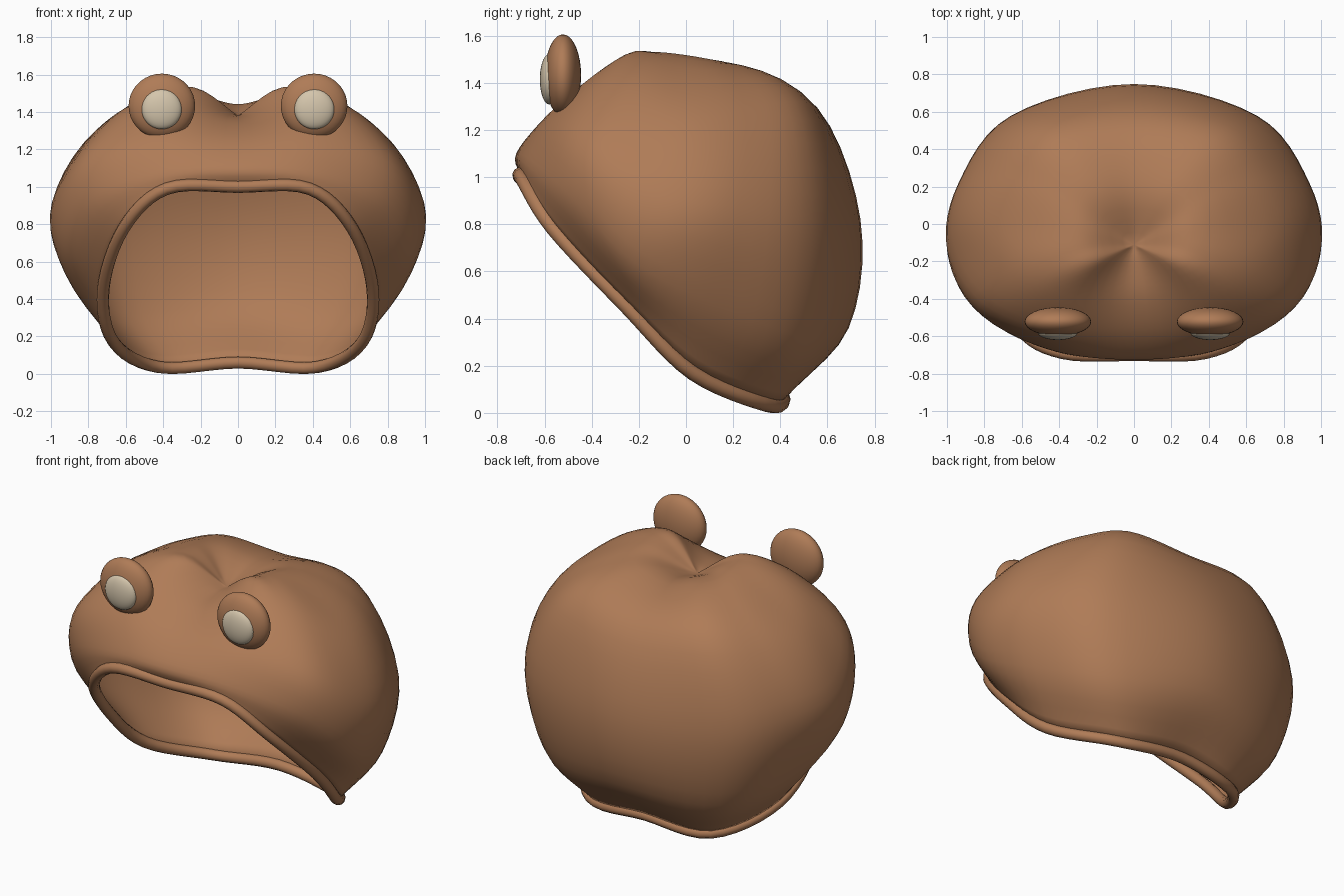
import bpy, bmesh, math
from mathutils import Vector

if "Cube" in bpy.data.objects:
    bpy.data.objects.remove(bpy.data.objects["Cube"])


def material(name, rgb):
    m = bpy.data.materials.new(name)
    m.diffuse_color = (*rgb, 1)
    m.use_nodes = True
    m.node_tree.nodes["Principled BSDF"].inputs["Base Color"].default_value = m.diffuse_color
    return m


BROWN = material("warm brown", (0.43, 0.20, 0.095))
CREAM = material("cream", (0.66, 0.56, 0.41))


def spline(p0, p1, p2, p3, t):
    """Catmull-Rom point between p1 and p2."""
    return 0.5 * (2 * p1 + (p2 - p0) * t + (2 * p0 - 5 * p1 + 4 * p2 - p3) * t * t
                  + (3 * p1 - p0 - 3 * p2 + p3) * t ** 3)


def open_curve(pts, n):
    ext = [2 * pts[0] - pts[1]] + pts + [2 * pts[-1] - pts[-2]]
    out = [spline(*ext[i:i + 4], k / n) for i in range(len(pts) - 1) for k in range(n)]
    return out + [pts[-1]]


def closed_curve(pts, n):
    c = len(pts)
    return [spline(*(pts[(i + j) % c] for j in (-1, 0, 1, 2)), k / n)
            for i in range(c) for k in range(n)]


def make_object(name, bm, mat):
    bmesh.ops.recalc_face_normals(bm, faces=bm.faces)
    for f in bm.faces:
        f.smooth = True
    mesh = bpy.data.meshes.new(name)
    bm.to_mesh(mesh)
    bm.free()
    mesh.materials.append(mat)
    ob = bpy.data.objects.new(name, mesh)
    bpy.context.collection.objects.link(ob)
    return ob


# Shell ribs from mouth rim to crown, going from front centre to back centre
POLE = (0, -0.11, 1.38)
ribs = [
    [(0, -0.70, 1.00), (0, -0.72, 1.10), (0, -0.59, 1.25), (0, -0.40, 1.35), (0, -0.22, 1.38)],
    [(0.38, -0.69, 0.99), (0.43, -0.67, 1.08), (0.43, -0.57, 1.26), (0.36, -0.38, 1.44), (0.21, -0.21, 1.52)],
    [(0.61, -0.56, 0.78), (0.80, -0.50, 0.93), (0.81, -0.42, 1.17), (0.58, -0.25, 1.43), (0.28, -0.13, 1.53)],
    [(0.72, -0.25, 0.45), (0.94, -0.22, 0.64), (0.99, -0.11, 0.93), (0.77, -0.02, 1.29), (0.32, -0.02, 1.52)],
    [(0.665, 0.03, 0.17), (0.86, 0.15, 0.45), (0.93, 0.23, 0.87), (0.68, 0.25, 1.30), (0.30, 0.10, 1.50)],
    [(0.42, 0.35, 0.035), (0.60, 0.52, 0.32), (0.65, 0.58, 0.82), (0.46, 0.49, 1.32), (0.20, 0.19, 1.48)],
    [(0, 0.41, 0.06), (0, 0.69, 0.36), (0, 0.74, 0.82), (0, 0.56, 1.29), (0, 0.21, 1.44)],
]
ribs = [[Vector(p) for p in rib + [POLE]] for rib in ribs]
# Mirror the inner ribs to the other side
ribs += [[Vector((-p.x, p.y, p.z)) for p in rib] for rib in ribs[-2:0:-1]]

ribs = [open_curve(r, 5) for r in ribs]
rings = [closed_curve([r[k] for r in ribs], 6) for k in range(len(ribs[0]) - 1)]

# Hollow shell
bm = bmesh.new()
grid = [[bm.verts.new(p) for p in ring] for ring in rings]
pole = bm.verts.new(POLE)
n = len(grid[0])
for a, b in zip(grid, grid[1:]):
    for i in range(n):
        j = (i + 1) % n
        bm.faces.new((a[i], a[j], b[j], b[i]))
for i in range(n):
    bm.faces.new((grid[-1][i], grid[-1][(i + 1) % n], pole))
shell = make_object("head_shell", bm, BROWN)
# The shell is open, so make sure its faces point outward
if shell.data.polygons[-1].normal.z < 0:
    shell.data.flip_normals()
solid = shell.modifiers.new("thickness", 'SOLIDIFY')
solid.thickness = 0.02
solid.offset = -1

# Rounded lip tube along the mouth rim
bm = bmesh.new()
rim = rings[0]
SIDES, RADIUS = 10, 0.033
centre = sum(rim, Vector()) / n
loops = []
for i, p in enumerate(rim):
    tangent = (rim[(i + 1) % n] - rim[i - 1]).normalized()
    out = p - centre
    out = (out - tangent * out.dot(tangent)).normalized()
    side = tangent.cross(out)
    angles = [2 * math.pi * k / SIDES for k in range(SIDES)]
    loops.append([bm.verts.new(p + RADIUS * (out * math.cos(a) + side * math.sin(a)))
                  for a in angles])
for i in range(n):
    a, b = loops[i], loops[(i + 1) % n]
    for k in range(SIDES):
        m = (k + 1) % SIDES
        bm.faces.new((a[k], a[m], b[m], b[k]))
make_object("mouth_lip", bm, BROWN)


# Flattened eyes with pale discs in front
def ellipsoid(name, loc, radii, mat):
    bm = bmesh.new()
    bmesh.ops.create_uvsphere(bm, u_segments=32, v_segments=18, radius=1)
    for v in bm.verts:
        v.co = Vector(c + r * q for c, r, q in zip(loc, radii, v.co))
    make_object(name, bm, mat)


for label, s in (("left", 1), ("right", -1)):
    ellipsoid(label + "_eye", (s * 0.407, -0.522, 1.432), (0.178, 0.077, 0.173), BROWN)
    ellipsoid(label + "_pupil", (s * 0.408, -0.580, 1.415), (0.107, 0.040, 0.107), CREAM)
